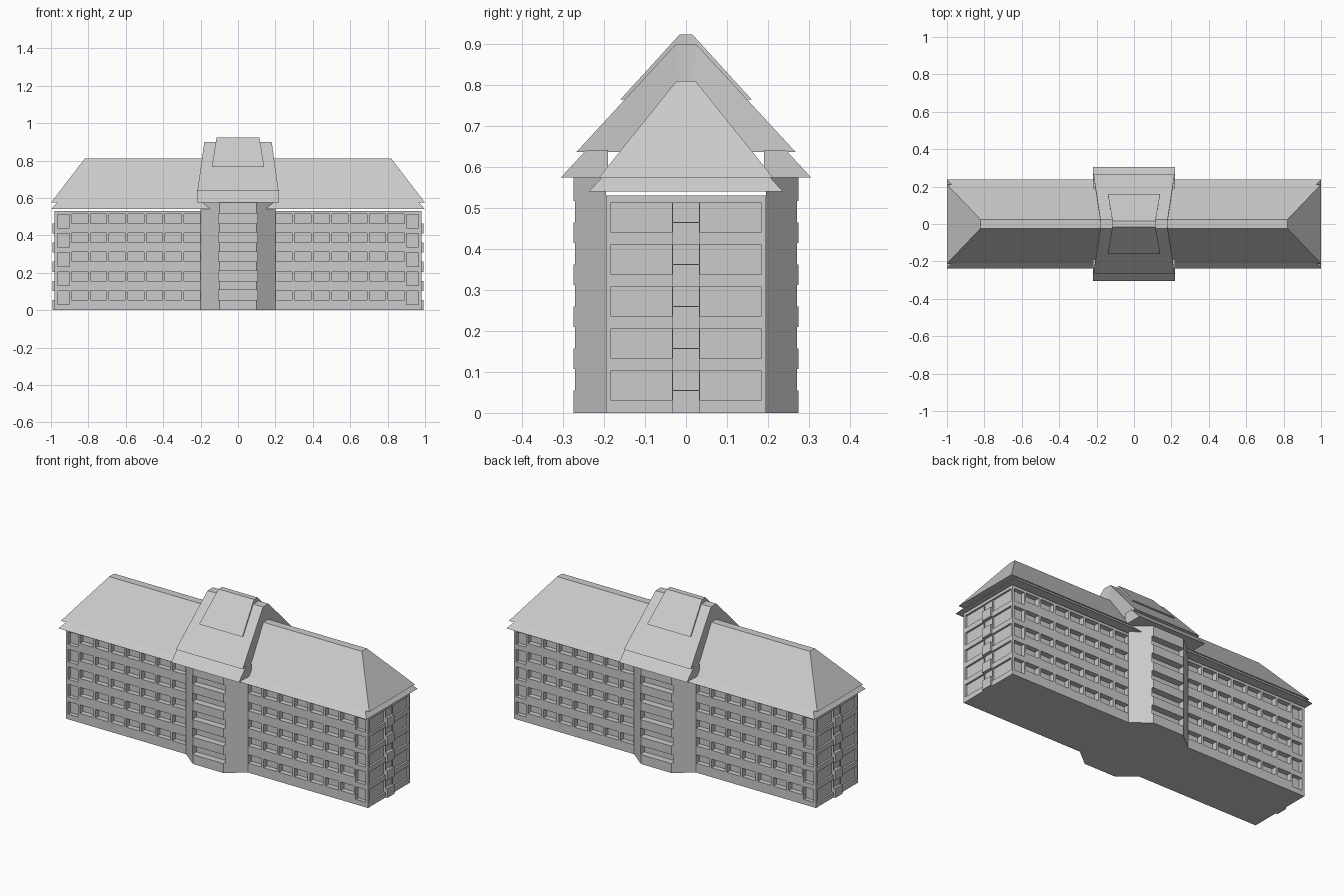
import bpy, bmesh

if "Cube" in bpy.data.objects:
    bpy.data.objects.remove(bpy.data.objects["Cube"])

PITCH, ROWS = 0.1025, 5


def make(name, bm):
    bmesh.ops.recalc_face_normals(bm, faces=bm.faces)
    me = bpy.data.meshes.new(name)
    bm.to_mesh(me)
    bm.free()
    ob = bpy.data.objects.new(name, me)
    bpy.context.collection.objects.link(ob)
    return ob


def frustum(bm, low, high):
    """Block between two centred rectangles given as (half x, half y, z)."""
    rings = []
    for hx, hy, z in (low, high):
        rings.append([bm.verts.new((sx * hx, sy * hy, z))
                      for sx, sy in ((-1, -1), (1, -1), (1, 1), (-1, 1))])
    a, b = rings
    bm.faces.new(a)
    bm.faces.new(b)
    for i in range(4):
        j = (i + 1) % 4
        bm.faces.new((a[i], a[j], b[j], b[i]))


def box(bm, x0, x1, y0, y1, z0, z1):
    new = bmesh.ops.create_cube(bm, size=1)["verts"]
    for v in new:
        v.co.x = x0 if v.co.x < 0 else x1
        v.co.y = y0 if v.co.y < 0 else y1
        v.co.z = z0 if v.co.z < 0 else z1


def span(s, a, b):
    return sorted((s * a, s * b))


def prism(bm, pts, z0, z1):
    a = [bm.verts.new((x, y, z0)) for x, y in pts]
    b = [bm.verts.new((x, y, z1)) for x, y in pts]
    bm.faces.new(a)
    bm.faces.new(b)
    n = len(pts)
    for i in range(n):
        j = (i + 1) % n
        bm.faces.new((a[i], a[j], b[j], b[i]))


def carve(ob, cutter):
    m = ob.modifiers.new("windows", "BOOLEAN")
    m.operation = "DIFFERENCE"
    m.solver = "EXACT"
    m.object = cutter
    cutter.hide_render = True
    cutter.hide_set(True)


# Main block
bm = bmesh.new()
box(bm, -0.98, 0.98, -0.195, 0.195, 0, 0.53)
body = make("main_block", bm)

# Window recesses on the long sides and the ends
bm = bmesh.new()
for r in range(ROWS):
    z = r * PITCH
    for sx in (-1, 1):
        for sy in (-1, 1):
            for i in range(7):
                x = 0.203 + 0.1 * i
                box(bm, *span(sx, x, x + 0.086), *span(sy, 0.165, 0.25), z + 0.055, z + 0.105)
            box(bm, *span(sx, 0.9, 0.965), *span(sy, 0.172, 0.25), z + 0.03, z + 0.103)
            box(bm, *span(sx, 0.969, 1.05), *span(sy, 0.034, 0.183), z + 0.03, z + 0.103)
        box(bm, *span(sx, 0.972, 1.05), -0.032, 0.032, z + 0.056, z + 0.103)
carve(body, make("window_cutter", bm))

# Protruding panels between the end windows
bm = bmesh.new()
for r in range(ROWS):
    for sx in (-1, 1):
        box(bm, *span(sx, 0.975, 0.992), -0.033, 0.033, r * PITCH, r * PITCH + 0.055)
make("end_panels", bm)

# Angled central bays, front and back, with wide slots
for s, name in ((-1, "front"), (1, "back")):
    bm = bmesh.new()
    prism(bm, [(-0.2, s * 0.195), (-0.1, s * 0.275), (0.1, s * 0.275), (0.2, s * 0.195)], 0, 0.575)
    bay = make(name + "_bay", bm)
    bm = bmesh.new()
    for r in range(ROWS):
        z = r * PITCH
        box(bm, -0.105, 0.105, *span(s, 0.235, 0.35), z + 0.055, z + 0.107)
    carve(bay, make(name + "_bay_cutter", bm))

# Main hipped roof: lower skirt and upper roof
bm = bmesh.new()
frustum(bm, (1.0, 0.237, 0.54), (0.968, 0.205, 0.575))
make("roof_skirt", bm)
bm = bmesh.new()
frustum(bm, (1.0, 0.212, 0.575), (0.82, 0.023, 0.81))
make("main_roof", bm)

# Eave strips of the central roof
for s, name in ((-1, "front"), (1, "back")):
    bm = bmesh.new()
    prof = [(0.305, 0.575), (0.243, 0.642), (0.19, 0.642), (0.19, 0.575)]
    ends = [[bm.verts.new((x, s * y, z)) for y, z in prof] for x in (-0.22, 0.22)]
    for e in ends:
        bm.faces.new(e)
    for i in range(4):
        j = (i + 1) % 4
        bm.faces.new((ends[0][i], ends[0][j], ends[1][j], ends[1][i]))
    make(name + "_bay_eave", bm)


# Waisted gable layers of the central roof
def waisted_gable(name, low, high):
    (lx, ly, lz), (hx, hy, hz) = low, high
    bm = bmesh.new()
    sides = []
    for s in (-1, 1):
        pts = [(lx, -ly, lz), (hx, -hy, hz), (hx, hy, hz), (lx, ly, lz), (hx, 0, lz)]
        v = [bm.verts.new((s * x, y, z)) for x, y, z in pts]
        bm.faces.new((v[0], v[1], v[4]))
        bm.faces.new((v[1], v[2], v[4]))
        bm.faces.new((v[2], v[3], v[4]))
        sides.append(v)
    a, b = sides
    for i in range(5):
        j = (i + 1) % 5
        bm.faces.new((a[i], a[j], b[j], b[i]))
    make(name, bm)


waisted_gable("central_roof", (0.217, 0.267, 0.637), (0.18, 0.025, 0.9))
waisted_gable("central_roof_cap", (0.14, 0.16, 0.765), (0.115, 0.016, 0.923))
